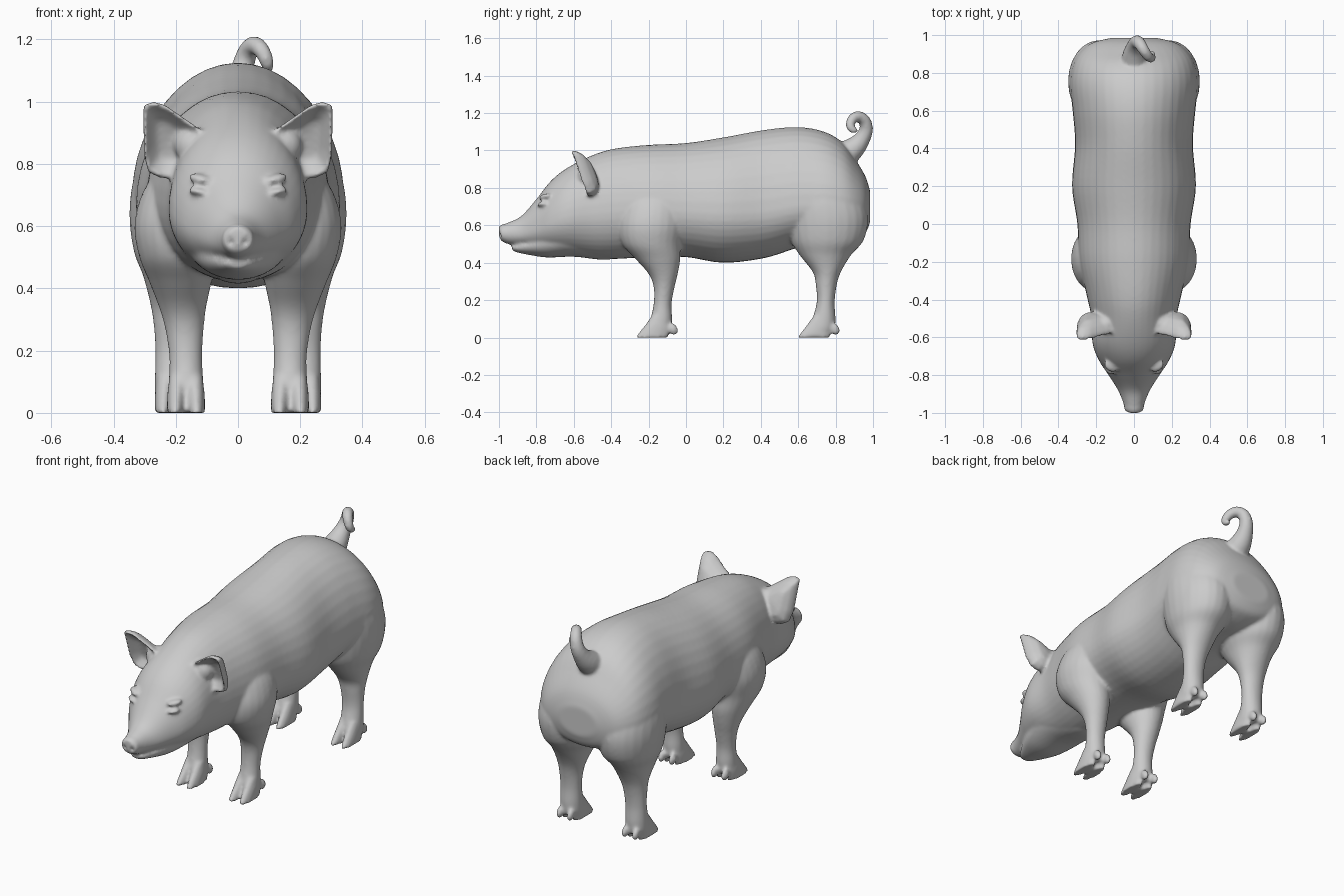
import bpy, bmesh, math
from mathutils import Vector

if "Cube" in bpy.data.objects:
    bpy.data.objects.remove(bpy.data.objects["Cube"])

parts = []


def smooth_rows(rows, n=5):
    """Catmull-Rom interpolation of a table of section parameters."""
    out = []
    for i in range(len(rows) - 1):
        p0, p1, p2, p3 = (rows[max(0, min(len(rows) - 1, i + k))] for k in (-1, 0, 1, 2))
        for s in range(n):
            t = s / n
            out.append([0.5 * (2 * b + (c - a) * t + (2 * a - 5 * b + 4 * c - d) * t * t
                               + (3 * b - a - 3 * c + d) * t ** 3)
                        for a, b, c, d in zip(p0, p1, p2, p3)])
    return out + [list(rows[-1])]


def loft(name, rings):
    """Skin a list of equal-length rings and cap both ends."""
    bm = bmesh.new()
    vs = [[bm.verts.new(p) for p in r] for r in rings]
    n = len(vs[0])
    for a, b in zip(vs, vs[1:]):
        for i in range(n):
            bm.faces.new((a[i], a[(i + 1) % n], b[(i + 1) % n], b[i]))
    bm.faces.new(vs[0])
    bm.faces.new(vs[-1])
    bmesh.ops.recalc_face_normals(bm, faces=bm.faces)
    me = bpy.data.meshes.new(name)
    bm.to_mesh(me)
    bm.free()
    ob = bpy.data.objects.new(name, me)
    bpy.context.collection.objects.link(ob)
    parts.append(ob)
    return ob


def angles(n):
    return [2 * math.pi * i / n for i in range(n)]


def trunk(name, rows):
    """Rows: y, top z, bottom z, z of widest point, half width."""
    rings = []
    for y, top, bot, zw, w in smooth_rows(rows):
        rings.append([(w * math.cos(a), y,
                       zw + math.sin(a) * ((top - zw) if math.sin(a) > 0 else (zw - bot)))
                      for a in angles(40)])
    return loft(name, rings)


def column(name, rows, side):
    """Rows: z, centre y, half depth, centre x, half width."""
    rings = [[(side * (xc + rx * math.cos(a)), yc + ry * math.sin(a), z) for a in angles(24)]
             for z, yc, ry, xc, rx in smooth_rows(rows)]
    return loft(name, rings)


def ball(name, loc, scale, rot=(0, 0, 0)):
    bpy.ops.mesh.primitive_uv_sphere_add(segments=20, ring_count=12, radius=1, location=loc, rotation=rot)
    ob = bpy.context.object
    ob.name, ob.scale = name, scale
    return ob


# Torso and upper head
body = trunk("body", [
    (-1.0, .595, .54, .567, .03), (-.985, .604, .515, .555, .05), (-.95, .615, .50, .555, .056),
    (-.88, .65, .49, .555, .085), (-.8, .74, .475, .58, .135), (-.72, .84, .46, .615, .187),
    (-.63, .91, .445, .645, .22), (-.5, .975, .425, .66, .225), (-.38, 1.01, .42, .67, .25),
    (-.2, 1.03, .43, .68, .29), (0, 1.04, .43, .67, .30), (.2, 1.07, .40, .66, .328),
    (.42, 1.11, .425, .67, .312), (.6, 1.125, .48, .7, .325), (.74, 1.10, .5, .7, .34),
    (.84, 1.04, .51, .7, .325), (.91, .945, .53, .7, .285), (.96, .86, .56, .7, .22),
    (.985, .78, .62, .7, .12)])

# Lower jaw
trunk("jaw", [
    (-.93, .495, .468, .482, .025), (-.91, .5, .457, .48, .045), (-.84, .53, .442, .49, .085),
    (-.74, .57, .428, .51, .13), (-.6, .6, .432, .54, .16), (-.43, .58, .415, .52, .12),
    (-.34, .54, .44, .5, .06)])

# Nostrils cut into the snout
for s in (-1, 1):
    cutter = ball("nostril_cutter", (s * .023, -1.0, .548), (.014, .02, .016))
    cutter.hide_render = True
    mod = body.modifiers.new("nostril", 'BOOLEAN')
    mod.object, mod.operation = cutter, 'DIFFERENCE'
    bpy.context.view_layer.objects.active = body
    bpy.ops.object.modifier_apply(modifier=mod.name)
    bpy.data.objects.remove(cutter)

FRONT_LEG = [(.78, -.17, .12, .19, .07), (.7, -.175, .16, .195, .115), (.6, -.185, .175, .2, .133),
             (.5, -.185, .155, .195, .122), (.42, -.15, .12, .185, .1), (.34, -.122, .078, .178, .076),
             (.27, -.117, .056, .172, .062), (.18, -.125, .048, .168, .053), (.1, -.132, .058, .167, .056),
             (.05, -.14, .06, .167, .056), (.03, -.14, .05, .167, .05)]
HIND_LEG = [(.86, .72, .13, .19, .09), (.76, .735, .2, .188, .145), (.64, .755, .218, .185, .164),
            (.52, .755, .195, .185, .15), (.44, .745, .137, .19, .115), (.35, .753, .075, .197, .085),
            (.28, .75, .056, .203, .068), (.19, .747, .048, .206, .06), (.1, .738, .062, .207, .061),
            (.05, .73, .065, .207, .061), (.03, .73, .055, .207, .055)]

for s in (-1, 1):
    # Legs with two toes and two dewclaws each
    for name, rows, fx, fy in (("front_leg", FRONT_LEG, .167, -.265), ("hind_leg", HIND_LEG, .207, .6)):
        column(name, rows, s)
        for t in (-1, 1):
            column("toe", [(.12, fy + .12, .035, fx + t * .027, .026),
                           (.06, fy + .108, .068, fx + t * .031, .029),
                           (.02, fy + .09, .082, fx + t * .033, .028),
                           (0, fy + .082, .086, fx + t * .034, .028)], s)
            parts.append(ball("dewclaw", (s * (fx + t * .033), fy + .195, .045),
                              (.018, .026, .034), (math.radians(30), 0, 0)))

    # Cupped ear: outline shrunk towards its middle, dished at the front
    outline = [(.305, .99), (.27, 1.0), (.235, .99), (.17, .945), (.105, .9), (.115, .85), (.16, .79),
               (.2, .755), (.25, .755), (.29, .775), (.302, .83), (.305, .92)]
    cx, cz = .215, .875
    rings = []
    for k, d in ((.1, .055), (.5, .05), (.8, .02), (.95, 0), (1, .012), (1, .03), (.85, .06), (.5, .088), (.1, .095)):
        ring = []
        for x, z in outline:
            px, pz = cx + (x - cx) * k, cz + (z - cz) * k
            ring.append((s * px, -.575 - (pz - .875) * .36 + d, pz))
        rings.append(ring)
    loft("ear", rings)
    parts.append(ball("ear_root", (s * .145, -.53, .86), (.06, .05, .06)))

    # Brow and lower eyelid folds
    parts.append(ball("brow", (s * .122, -.752, .752), (.042, .03, .016), (0, s * math.radians(-12), s * .6)))
    parts.append(ball("eyelid", (s * .128, -.768, .712), (.036, .026, .012), (0, s * math.radians(-8), s * .6)))

# Curled tail
path = smooth_rows([(0, .84, .97, .075), (0, .9, 1.015, .06), (.005, .94, 1.06, .045), (.015, .963, 1.11, .037),
                    (.03, .955, 1.158, .033), (.052, .92, 1.182, .03), (.076, .887, 1.165, .027),
                    (.093, .878, 1.128, .023), (.096, .898, 1.108, .018), (.094, .915, 1.115, .012)], 4)
rings = []
for i, p in enumerate(path):
    a, b = Vector(path[max(i - 1, 0)][:3]), Vector(path[min(i + 1, len(path) - 1)][:3])
    t = (b - a).normalized()
    u = (Vector((1, 0, 0)) - t * t.x).normalized()
    v = t.cross(u)
    rings.append([Vector(p[:3]) + p[3] * (u * math.cos(q) + v * math.sin(q)) for q in angles(16)])
loft("tail", rings)

# Fuse all parts into one smooth skin
bpy.ops.object.select_all(action='DESELECT')
for ob in parts:
    ob.select_set(True)
bpy.context.view_layer.objects.active = body
bpy.ops.object.join()
pig = bpy.context.object
pig.name = "pig"
rem = pig.modifiers.new("fuse", 'REMESH')
rem.mode, rem.voxel_size = 'VOXEL', .009
soft = pig.modifiers.new("soften", 'SMOOTH')
soft.factor, soft.iterations = .5, 7
for m in ("fuse", "soften"):
    bpy.ops.object.modifier_apply(modifier=m)
bpy.ops.object.shade_smooth()
